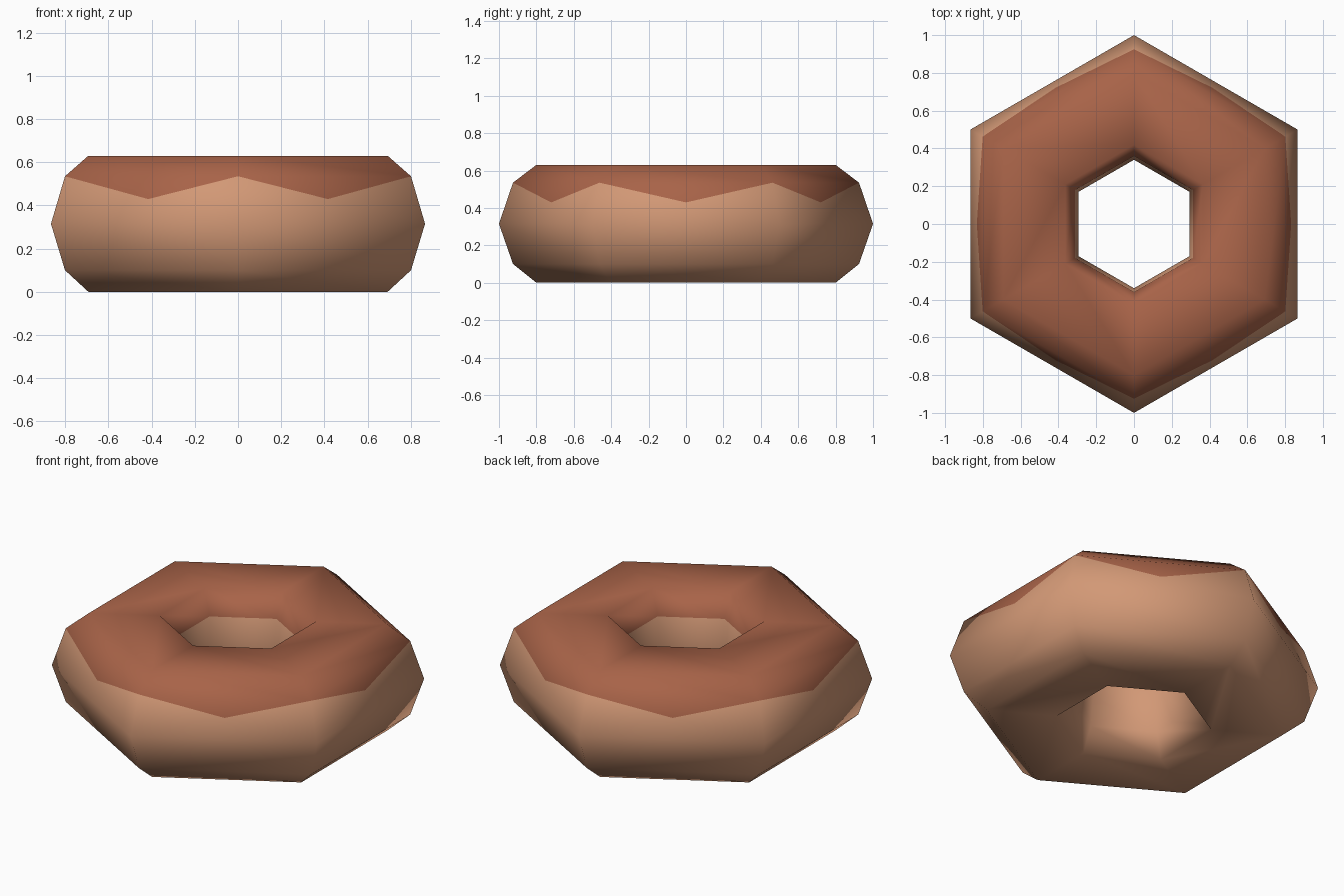
import bpy, bmesh, math
from mathutils import Vector

if "Cube" in bpy.data.objects:
    bpy.data.objects.remove(bpy.data.objects["Cube"])

SIDES = 6


def flat_colour(name, rgb):
    m = bpy.data.materials.new(name)
    m.diffuse_color = (*rgb, 1)
    m.use_nodes = True
    m.node_tree.nodes["Principled BSDF"].inputs["Base Color"].default_value = m.diffuse_color
    return m


dough = flat_colour("baked dough", (0.645, 0.315, 0.180))
glaze = flat_colour("chocolate glaze", (0.392, 0.125, 0.065))

# Cross-section (radius, height), from the inner top lip outward and round
profile = [
    (0.36, 0.49), (0.42, 0.63), (0.80, 0.63), (0.925, 0.535),   # glazed part
    (1.00, 0.315), (0.925, 0.10), (0.80, 0.0), (0.42, 0.0),
    (0.36, 0.14), (0.34, 0.315),
]
N = len(profile)
DRIP = 3  # band below the glaze edge, where the drip points are cut in

bm = bmesh.new()
rings = []
for s in range(SIDES):
    a = math.radians(30 + 360 / SIDES * s)
    rings.append([bm.verts.new((r * math.cos(a), r * math.sin(a), z))
                  for r, z in profile])


def face(mat, *verts):
    f = bm.faces.new(verts)
    f.material_index = mat
    f.smooth = True


for s in range(SIDES):
    p, q = rings[s], rings[(s + 1) % SIDES]
    for i in range(N):
        j = (i + 1) % N
        if i == DRIP:
            # Pointed glaze drip at the middle of each outer side
            top = (p[i].co + q[i].co) / 2
            low = (p[j].co + q[j].co) / 2
            m = bm.verts.new(top.lerp(low, 0.48))
            face(1, p[i], m, q[i])
            face(0, p[i], p[j], m)
            face(0, p[j], q[j], m)
            face(0, q[j], q[i], m)
        else:
            face(1 if i < DRIP else 0, p[i], p[j], q[j], q[i])

bmesh.ops.recalc_face_normals(bm, faces=bm.faces)
mesh = bpy.data.meshes.new("glazed_ring")
bm.to_mesh(mesh)
bm.free()
mesh.materials.append(dough)
mesh.materials.append(glaze)
bpy.context.collection.objects.link(bpy.data.objects.new("glazed_ring", mesh))
